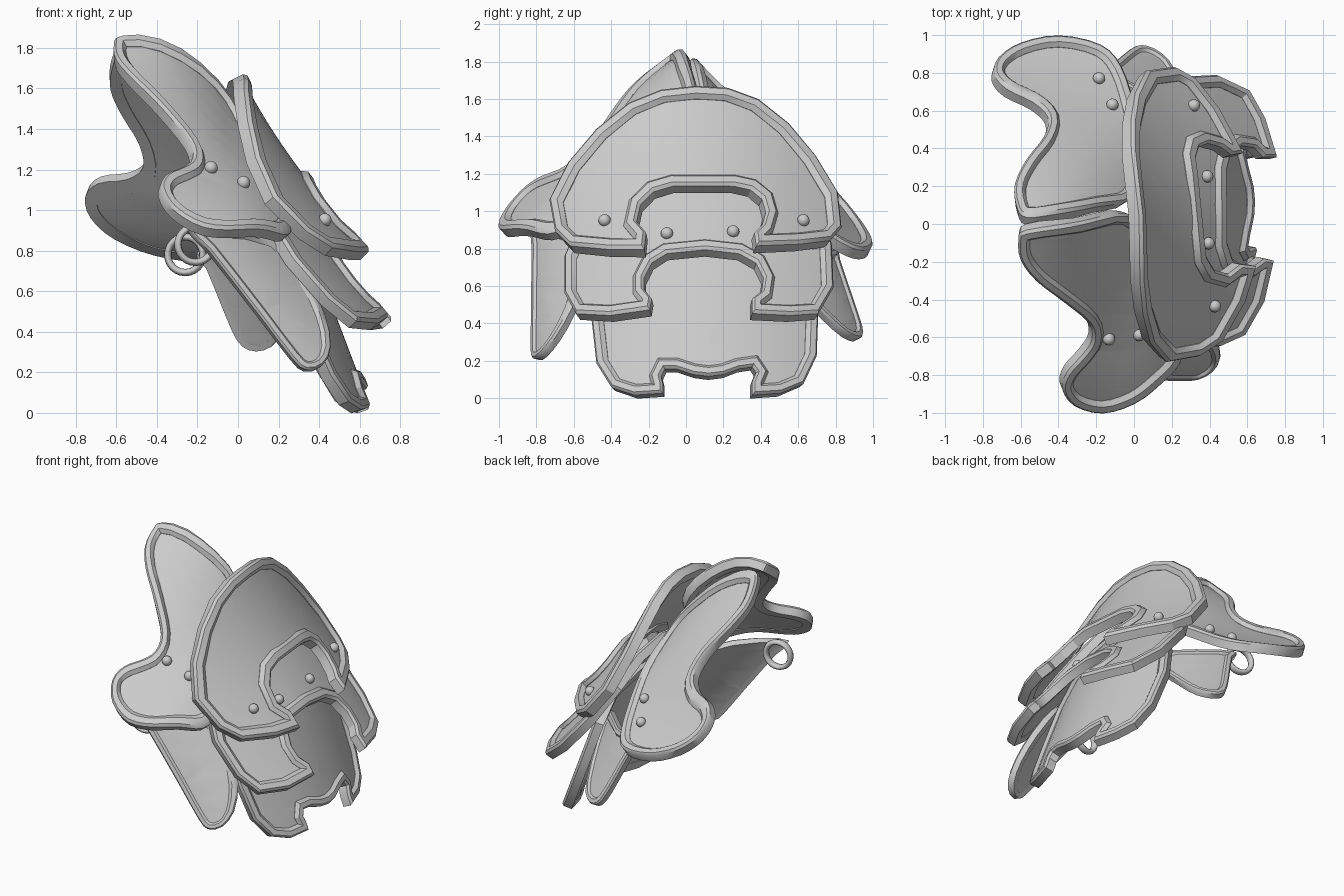
import bpy, bmesh, math
from mathutils import Vector
from mathutils.geometry import tessellate_polygon

if "Cube" in bpy.data.objects:
    bpy.data.objects.remove(bpy.data.objects["Cube"])


def fit(t, pts):
    """Smooth curve through a few (t, value) points."""
    return sum(v * math.prod((t - b) / (a - b) for b, _ in pts if b != a) for a, v in pts)


def smooth_loop(pts, n):
    """Closed Catmull-Rom resampling with n steps per span."""
    out, m = [], len(pts)
    for i in range(m):
        a, b, c, d = (Vector(pts[(i + k) % m]) for k in (-1, 0, 1, 2))
        for j in range(n):
            t = j / n
            out.append(0.5 * (2 * b + (c - a) * t + (2 * a - 5 * b + 4 * c - d) * t * t
                              + (3 * b - a - 3 * c + d) * t ** 3))
    return out


def inset(loop, d):
    """Move a counter-clockwise loop inwards by d with limited mitres."""
    out, m = [], len(loop)
    for i, p in enumerate(loop):
        e1, e2 = (p - loop[i - 1]).normalized(), (loop[(i + 1) % m] - p).normalized()
        n1, n2 = Vector((-e1.y, e1.x)), Vector((-e2.y, e2.x))
        b = (n1 + n2).normalized()
        out.append(p + b * d / max(0.65, b.dot(n1)))
    return out


def shade(ob, angle):
    bpy.ops.object.select_all(action='DESELECT')
    ob.select_set(True)
    bpy.context.view_layer.objects.active = ob
    bpy.ops.object.shade_smooth_by_angle(angle=math.radians(angle))


RIM = [(0, -.035), (0, .02), (.012, .035), (.042, .035), (.06, .012), (.06, -.035)]


def plate(name, outline, surf, outward, steps=1, angle=30, rivets=(), rim=1.0):
    """Curved armour sheet with a raised border; surf maps outline coordinates to space."""
    out = Vector(outward)

    def place(u, v, h):
        p, e = Vector(surf(u, v)), .01
        n = (Vector(surf(u + e, v)) - Vector(surf(u - e, v))).cross(
            Vector(surf(u, v + e)) - Vector(surf(u, v - e))).normalized()
        return p + n * (h if n.dot(out) > 0 else -h)

    loop = smooth_loop(outline, steps)
    if sum(a.x * b.y - a.y * b.x for a, b in zip(loop, loop[1:] + loop[:1])) < 0:
        loop.reverse()
    # flat sheet, sliced to a grid so it can bend
    flat = bmesh.new()
    edge = [Vector((p.x, p.y, 0)) for p in inset(loop, .03)]
    fv = [flat.verts.new(p) for p in edge]
    for tri in tessellate_polygon([edge]):
        flat.faces.new([fv[i] for i in tri])
    for axis in (0, 1):
        for k in range(-12, 22):
            co, no = Vector(), Vector()
            co[axis], no[axis] = k * .1 + .03, 1
            bmesh.ops.bisect_plane(flat, geom=flat.verts[:] + flat.edges[:] + flat.faces[:],
                                   plane_co=co, plane_no=no)
    bm = bmesh.new()
    for h, side in ((.01, 1), (-.03, -1)):
        vs = {v: bm.verts.new(place(v.co.x, v.co.y, h)) for v in flat.verts}
        for f in flat.faces:
            g = bm.faces.new([vs[v] for v in f.verts])
            g.normal_update()
            if g.normal.dot(out) * side < 0:
                g.normal_flip()
    flat.free()
    # raised border
    rings = [[bm.verts.new(place(p.x, p.y, h * rim)) for p in inset(loop, d * rim)] for d, h in RIM]
    faces, m = [], len(loop)
    for a, b in zip(rings, rings[1:] + rings[:1]):
        for i in range(m):
            j = (i + 1) % m
            faces.append(bm.faces.new((a[i], a[j], b[j], b[i])))
    bmesh.ops.recalc_face_normals(bm, faces=faces)
    me = bpy.data.meshes.new(name)
    bm.to_mesh(me)
    bm.free()
    ob = bpy.data.objects.new(name, me)
    bpy.context.collection.objects.link(ob)
    shade(ob, angle)
    # rivets
    for u, v in rivets:
        bpy.ops.mesh.primitive_uv_sphere_add(segments=12, ring_count=8, radius=.033,
                                             location=place(u, v, .018))
        bpy.context.object.name = name + "_rivet"
        shade(bpy.context.object, 60)


# upper arm plate with a wide notch
UP = [(1.67, 0), (1.2, .29), (.8, .63)]
plate("upper_plate",
      [(.05, 1.66), (.22, 1.65), (.38, 1.59), (.54, 1.46), (.68, 1.29), (.80, 1.09), (.82, .9),
       (.76, .83), (.6, .81), (.37, .80), (.36, .87), (.4, .91), (.42, .98), (.4, 1.05),
       (.34, 1.1), (.25, 1.12), (-.07, 1.12), (-.17, 1.09), (-.24, 1.02), (-.26, .93), (-.21, .87),
       (-.22, .78), (-.4, .78), (-.61, .80), (-.69, .88), (-.72, 1.05), (-.62, 1.25), (-.47, 1.43),
       (-.3, 1.57), (-.13, 1.64)],
      lambda y, z: (fit(z, UP) - .5 * (y - .06) ** 2 - .07 * (y - .06), y, z), (1, 0, .6),
      rivets=[(-.43, .94), (.62, .94)], rim=1.1)

# middle arm plate
plate("middle_plate",
      [(.09, 1.2), (.4, 1.17), (.65, 1.05), (.77, .82), (.78, .58), (.7, .44), (.55, .43),
       (.35, .44), (.35, .52), (.4, .56), (.41, .63), (.37, .71), (.28, .76), (.1, .78), (-.1, .76),
       (-.18, .71), (-.22, .63), (-.22, .57), (-.18, .52), (-.19, .46), (-.4, .43), (-.58, .44),
       (-.64, .55), (-.64, .75), (-.52, 1.03), (-.25, 1.17)],
      lambda y, z: (.74 - .88 * (z - .48) - .47 * (y - .08) ** 2, y, z), (1, 0, .6),
      rivets=[(-.1, .87), (.25, .88)])

# lower arm plate with a small notch
plate("lower_plate",
      [(.1, .95), (.45, .92), (.65, .75), (.7, .5), (.69, .22), (.62, .07), (.5, .02), (.35, .01),
       (.35, .08), (.37, .13), (.35, .16), (.28, .15), (.2, .12), (.12, .11), (.04, .12), (-.05, .15),
       (-.11, .15), (-.13, .11), (-.12, .07), (-.12, .02), (-.27, .01), (-.39, .05), (-.47, .18),
       (-.5, .45), (-.45, .75), (-.25, .92)],
      lambda y, z: (.655 - .38 * z - .45 * (y - .1) ** 2, y, z), (1, 0, .3))


# shoulder petals, drawn in x/y
def crown(x, y):
    return -1.4 * x * (x + .57) * max(0, 1 - 1.5 * abs(y)) if x < 0 else 2 * x * x * min(y, 0)


FR = [(0, 1.43), (-.3, 1.28), (-.6, 1.12), (-1, .84)]
plate("front_petal",
      [(-.57, -.02), (-.3, .02), (-.05, .06), (.08, -.1), (.2, -.4), (.25, -.6), (.23, -.73),
       (.13, -.84), (0, -.94), (-.17, -.99), (-.32, -.95), (-.385, -.86), (-.36, -.77),
       (-.28, -.68), (-.23, -.6), (-.25, -.51), (-.38, -.4), (-.52, -.29), (-.6, -.18),
       (-.61, -.07)],
      lambda x, y: (x, y, fit(y, FR) - (.75 + .45 * y) * x + crown(x, y)), (0, -.7, 1),
      steps=3, angle=40, rivets=[(-.14, -.6), (.02, -.58)])

BK = [(0, 1.40), (.3, 1.18), (.55, 1.0), (.78, .82), (1, .7)]
plate("back_petal",
      [(-.57, .02), (-.4, .04), (-.2, .08), (-.02, .13), (.04, .35), (0, .6), (-.07, .82),
       (-.18, .94), (-.4, .99), (-.6, .95), (-.72, .87), (-.745, .78), (-.68, .7), (-.54, .63),
       (-.46, .55), (-.48, .45), (-.57, .33), (-.63, .2), (-.62, .08)],
      lambda x, y: (x, y, fit(y, BK) - (.75 - .5 * y) * x + crown(x, y)), (0, .7, 1),
      steps=3, angle=40, rivets=[(-.19, .76), (-.12, .62)])


# hanging side flaps, drawn in x/z
def front_flap(x, z):
    t = ((x - .32) * .65 + (z - .2) * .52) / .83
    return x, -.81 + .35 * t + 1.9 * t * t, z


def back_flap(x, z):
    t = x + (z - .34) * .38
    return x, .94 - .35 * (z - .34) - .3 * t - 1.2 * t * t, z


plate("front_flap", [(-.24, .9), (-.15, .8), (.1, .48), (.26, .27), (.33, .21), (.41, .23),
                     (.45, .32), (.42, .48), (.32, .68), (.18, .85), (-.05, .9)],
      front_flap, (.2, -1, 0), steps=2, angle=40, rim=.7)
plate("back_flap", [(-.2, .79), (-.15, .72), (-.06, .5), (0, .37), (.06, .32), (.14, .32),
                    (.21, .38), (.28, .6), (.28, .75), (.05, .77)],
      back_flap, (.2, 1, 0), steps=2, angle=40, rim=.7)

# strap rings under the petals
for name, loc, yaw in (("front_ring", (-.21, -.74, .83), 10), ("back_ring", (-.26, .76, .78), -10)):
    bpy.ops.mesh.primitive_torus_add(major_segments=24, minor_segments=8, major_radius=.088,
                                     minor_radius=.018, location=loc,
                                     rotation=(math.radians(90), 0, math.radians(yaw)))
    ring = bpy.context.object
    ring.name = name
    ring.scale = (1, 1, 1.4)
    shade(ring, 60)
